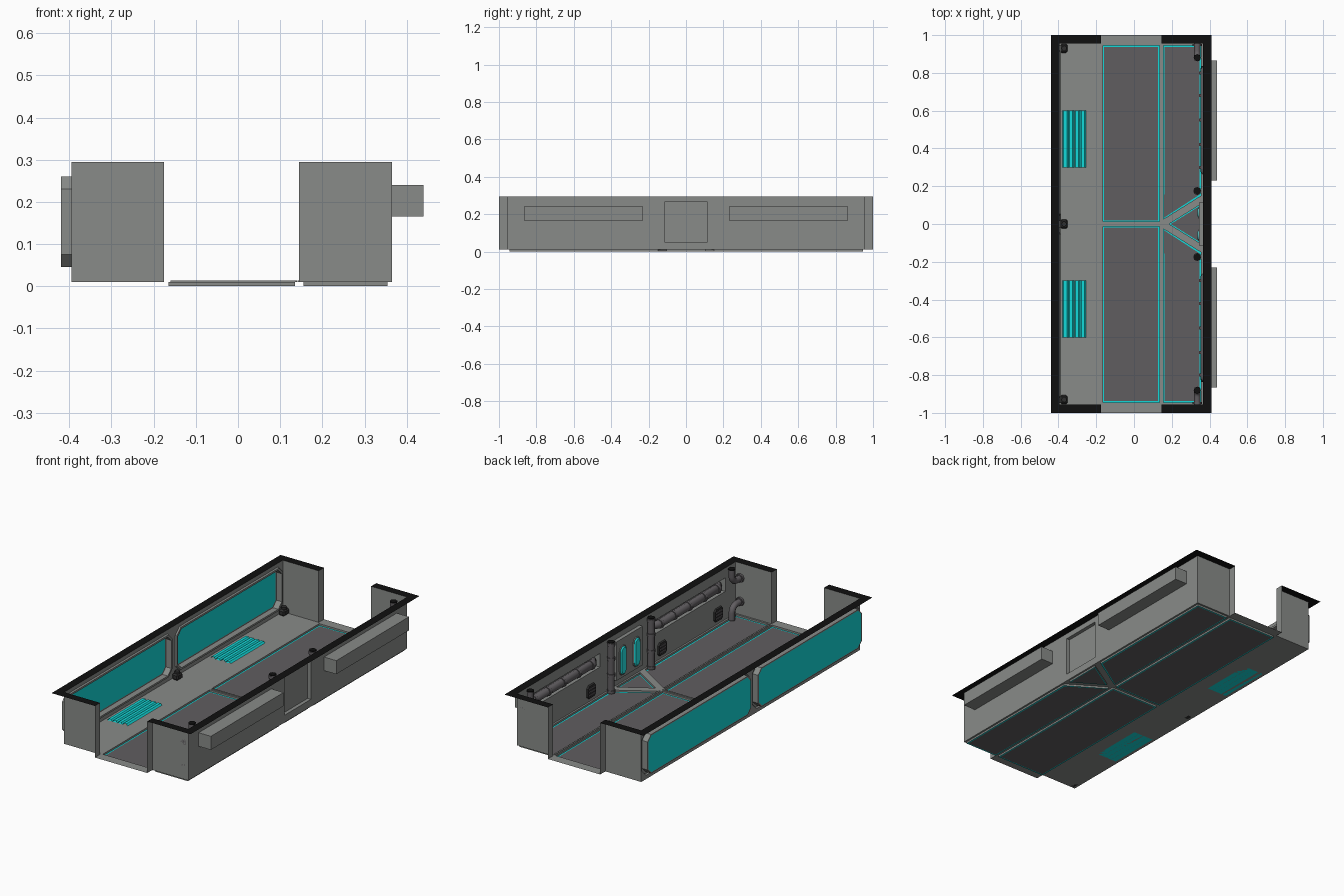
import bpy, bmesh, math
from mathutils import Vector

if "Cube" in bpy.data.objects:
    bpy.data.objects.remove(bpy.data.objects["Cube"])


def mat(name, c):
    m = bpy.data.materials.new(name)
    m.diffuse_color = (*c, 1)
    m.use_nodes = True
    m.node_tree.nodes["Principled BSDF"].inputs["Base Color"].default_value = m.diffuse_color
    return m


GREY = mat("hull_grey", (0.25, 0.26, 0.25))
DARK = mat("panel_dark_grey", (0.118, 0.110, 0.118))
TEAL = mat("teal", (0.006, 0.70, 0.70))
GLOW = mat("bright_teal", (0.02, 1.0, 1.0))
BLACK = mat("rim_black", (0.005, 0.005, 0.005))
COAL = mat("fixture_charcoal", (0.03, 0.03, 0.03))


def finish(name, bm, *mats):
    bmesh.ops.remove_doubles(bm, verts=bm.verts, dist=1e-5)
    me = bpy.data.meshes.new(name)
    bm.to_mesh(me)
    bm.free()
    ob = bpy.data.objects.new(name, me)
    bpy.context.collection.objects.link(ob)
    for m in mats:
        me.materials.append(m)
    return ob


def sheets(name, polys, m):
    bm = bmesh.new()
    for p in polys:
        bm.faces.new([bm.verts.new(v) for v in p])
    return finish(name, bm, m)


def loft(name, rings, mats, cap_index=0):
    """Bridge matching rings, cap the last one."""
    bm = bmesh.new()
    vs = [[bm.verts.new(p) for p in r] for r in rings]
    n = len(rings[0])
    for a, b in zip(vs, vs[1:]):
        for i in range(n):
            bm.faces.new((a[i], a[(i + 1) % n], b[(i + 1) % n], b[i]))
    bm.faces.new(vs[-1]).material_index = cap_index
    return finish(name, bm, *mats)


def rect(x, y0, y1, z0, z1, c=0.0, seg=1):
    """Rectangle in the yz plane, corners cut (seg=1) or rounded."""
    pts = []
    for cy, cz, a in ((y1 - c, z1 - c, 0), (y0 + c, z1 - c, 90), (y0 + c, z0 + c, 180), (y1 - c, z0 + c, 270)):
        for i in range(seg + 1):
            t = math.radians(a + 90 * i / seg)
            pts.append((x, cy + c * math.cos(t), cz + c * math.sin(t)))
    return pts


def box(name, lo, hi, m, bevel=0.0):
    bm = bmesh.new()
    bmesh.ops.create_cube(bm, size=1)
    for v in bm.verts:
        v.co = Vector([(l + h) / 2 + k * (h - l) for l, h, k in zip(lo, hi, v.co)])
    if bevel:
        bmesh.ops.bevel(bm, geom=bm.edges[:], offset=bevel, segments=1, affect='EDGES')
    return finish(name, bm, m)


def pipe(name, pts, r, m):
    cu = bpy.data.curves.new(name, 'CURVE')
    cu.dimensions = '3D'
    cu.bevel_depth = r
    cu.bevel_resolution = 2
    cu.use_fill_caps = True
    s = cu.splines.new('POLY')
    s.points.add(len(pts) - 1)
    for p, q in zip(s.points, pts):
        p.co = (*q, 1)
    ob = bpy.data.objects.new(name, cu)
    bpy.context.collection.objects.link(ob)
    cu.materials.append(m)
    bpy.ops.object.select_all(action='DESELECT')
    ob.select_set(True)
    bpy.context.view_layer.objects.active = ob
    bpy.ops.object.convert(target='MESH')
    bpy.ops.object.shade_smooth_by_angle(angle=math.radians(50))


XL, XR, YE, ZF, ZT = -0.395, 0.365, 0.955, 0.01, 0.295

# floor: left deck, beams between the sunken pans, door sills
flat = lambda pts, s=1, z=ZF: [(x, y * s, z) for x, y in pts]
quad = lambda x0, y0, x1, y1: [(x0, y0), (x1, y0), (x1, y1), (x0, y1)]
floor = [flat(quad(XL, -YE, -0.165, YE)), flat(quad(-0.165, -0.012, 0.135, 0.012)),
         flat(quad(0.135, -0.945, 0.155, 0.945)), ]
for s in (-1, 1):
    floor += [flat(quad(-0.165, 0.945, XR, YE), s), flat(quad(-0.175, YE, 0.145, 1.0), s),
              flat(quad(0.355, 0.15, XR, 0.945), s), flat(quad(0.355, 0, XR, 0.15), s),
              flat([(0.155, 0), (0.185, 0), (0.355, 0.105), (0.355, 0.15), (0.155, 0.025)], s)]
sheets("floor_deck", floor, GREY)


# sunken floor pans with teal borders
def pan(name, pts, s=1):
    bm = bmesh.new()
    top = [bm.verts.new(p) for p in flat(pts, s)]
    low = [bm.verts.new(p) for p in flat(pts, s, 0)]
    n = len(pts)
    for i in range(n):
        bm.faces.new((top[i], top[(i + 1) % n], low[(i + 1) % n], low[i]))
    f = bm.faces.new(low)
    f.normal_update()
    for g in bmesh.ops.inset_individual(bm, faces=[f], thickness=0.01)["faces"]:
        g.material_index = 1
    f.material_index = 2
    finish(name, bm, GREY, TEAL, DARK)


for s in (-1, 1):
    pan("main_floor_pan", quad(-0.165, 0.012, 0.135, 0.945), s)
    pan("side_floor_pan", [(0.155, 0.025), (0.355, 0.15), (0.355, 0.945), (0.155, 0.945)], s)
pan("triangle_floor_pan", [(0.185, 0), (0.355, 0.105), (0.355, -0.105)])

# raised cover strips on the beams
for s in (-1, 1):
    box("beam_cover", (0.141, min(0.02 * s, 0.94 * s), ZF), (0.149, max(0.02 * s, 0.94 * s), 0.014), GREY)
box("cross_beam_cover", (-0.16, -0.004, ZF), (0.14, 0.004, 0.014), GREY)

# end walls with door returns, and the black rim on top
ends, rim = [], []
for s in (-1, 1):
    for xw, xd, xo in ((XL, -0.175, -0.44), (XR, 0.145, 0.41)):
        e, o = YE * s, 1.0 * s
        ends.append([(xw, e, ZF), (xd, e, ZF), (xd, e, ZT), (xw, e, ZT)])
        ends.append([(xd, e, ZF), (xd, o, ZF), (xd, o, ZT), (xd, e, ZT)])
        rim.append(flat(quad(xo, YE, xd, 1.0), s, ZT))
for xw, xo in ((XL, -0.44), (XR, 0.41)):
    rim.append(flat(quad(xo, -YE, xw, YE), 1, ZT))
sheets("end_walls", ends, GREY)
sheets("top_rim", rim, BLACK)

# left wall: two windows pushed outward, with a slim inner frame
for s in (-1, 1):
    a, b = sorted((0.03 * s, 0.935 * s))
    w0, w1 = sorted((0, YE * s))
    loft("window_wall", [rect(XL, w0, w1, ZF, ZT),
                         rect(XL, a - 0.014, b + 0.014, 0.031, 0.274, 0.036),
                         rect(XL + 0.008, a - 0.010, b + 0.010, 0.035, 0.27, 0.034),
                         rect(XL + 0.008, a, b, 0.045, 0.26, 0.03),
                         rect(-0.42, a, b, 0.045, 0.26, 0.03),
                         rect(-0.42, a + 0.006, b - 0.006, 0.051, 0.254, 0.028)],
         (GREY, TEAL), 1)

# right wall built as a grid with openings
ys = [-YE, -0.865, -0.23, -0.115, 0.115, 0.23, 0.865, YE]
zs = [ZF, 0.05, 0.165, 0.24, 0.265, ZT]
skip = {(1, 2), (5, 2), (3, 1), (3, 2), (3, 3)}
sheets("right_wall", [rect(XR, ys[i], ys[i + 1], zs[j], zs[j + 1])[::2]
                      for i in range(7) for j in range(5) if (i, j) not in skip], GREY)
loft("centre_panel", [rect(XR, -0.115, 0.115, 0.05, 0.265), rect(0.345, -0.115, 0.115, 0.05, 0.265)], (GREY,))

# glowing capsules on the centre panel
for y in (-0.06, 0.06):
    loft("capsule_frame", [rect(0.345, y - 0.031, y + 0.031, 0.062, 0.228, 0.0309, 4),
                           rect(0.341, y - 0.029, y + 0.029, 0.064, 0.226, 0.0289, 4)], (GREY,))
    loft("capsule_light", [rect(0.341, y - 0.025, y + 0.025, 0.068, 0.222, 0.0249, 4),
                           rect(0.335, y - 0.019, y + 0.019, 0.074, 0.216, 0.0189, 4)], (GLOW,))

for s in (-1, 1):
    # niche with horizontal pipe
    a, b = sorted((0.23 * s, 0.865 * s))
    loft("pipe_niche", [rect(XR, a, b, 0.165, 0.24), rect(0.44, a, b, 0.165, 0.24)], (GREY,))
    pipe("niche_pipe", [(0.435, 0.255 * s, 0.202), (0.39, 0.262 * s, 0.202), (0.373, 0.285 * s, 0.202),
                        (0.373, 0.81 * s, 0.202), (0.39, 0.833 * s, 0.202), (0.435, 0.84 * s, 0.202)], 0.023, DARK)
    for y in (0.3, 0.42, 0.55, 0.68, 0.8):
        pipe("niche_pipe_collar", [(0.373, (y - 0.008) * s, 0.202), (0.373, (y + 0.008) * s, 0.202)], 0.027, DARK)
    # vertical pipe beside the centre panel
    pipe("vertical_pipe", [(0.335, 0.175 * s, ZF), (0.335, 0.175 * s, 0.292)], 0.018, DARK)
    for z in (0.02, 0.11, 0.2, 0.28):
        pipe("vertical_pipe_collar", [(0.335, 0.175 * s, z - 0.008), (0.335, 0.175 * s, z + 0.008)], 0.022, DARK)
    pipe("pipe_cap", [(0.335, 0.175 * s, 0.29), (0.335, 0.175 * s, 0.294)], 0.019, BLACK)
    # corner elbows running into the end wall
    for z_start, z_end, k in ((0.292, 0.215, -1), (ZF, 0.085, 1)):
        bend = [(0.335, s * (0.88 + 0.035 * (1 - math.cos(t))), z_end + k * 0.035 * (math.sin(t) - 1))
                for t in (i * math.pi / 10 for i in range(6))]
        pipe("corner_elbow", [(0.335, 0.88 * s, z_start)] + bend + [(0.335, YE * s, z_end)], 0.017, DARK)
        pipe("elbow_flange", [(0.335, 0.942 * s, z_end), (0.335, 0.954 * s, z_end)], 0.024, DARK)
    pipe("elbow_cap", [(0.335, 0.88 * s, 0.288), (0.335, 0.88 * s, 0.294)], 0.019, BLACK)
    # small wall vents
    for y in (0.31, 0.8):
        y *= s
        loft("wall_vent", [rect(XR, y - 0.038, y + 0.038, 0.028, 0.102, 0.014),
                           rect(0.357, y - 0.035, y + 0.035, 0.031, 0.099, 0.013)], (COAL,))
        for z in (0.048, 0.065, 0.082):
            box("wall_vent_slat", (0.353, y - 0.026, z - 0.004), (0.358, y + 0.026, z + 0.004), DARK)
    # teal floor louvres
    for i in range(4):
        x = -0.378 + i * 0.031
        c, (y0, y1) = [(x, ZF), (x + 0.006, 0.019), (x + 0.022, 0.019), (x + 0.030, ZF)], sorted((0.3 * s, 0.6 * s))
        loft("floor_louvre", [[(u, y0, z) for u, z in c], [(u, y1, z) for u, z in c]], (TEAL,))

# dark floor fixtures under the windows
for y in (-0.93, 0, 0.93):
    box("floor_fixture", (-0.39, y - 0.024, ZF), (-0.352, y + 0.024, 0.045), COAL, 0.008)
    pipe("fixture_knob", [(-0.37, y, 0.04), (-0.37, y, 0.055)], 0.014, COAL)
